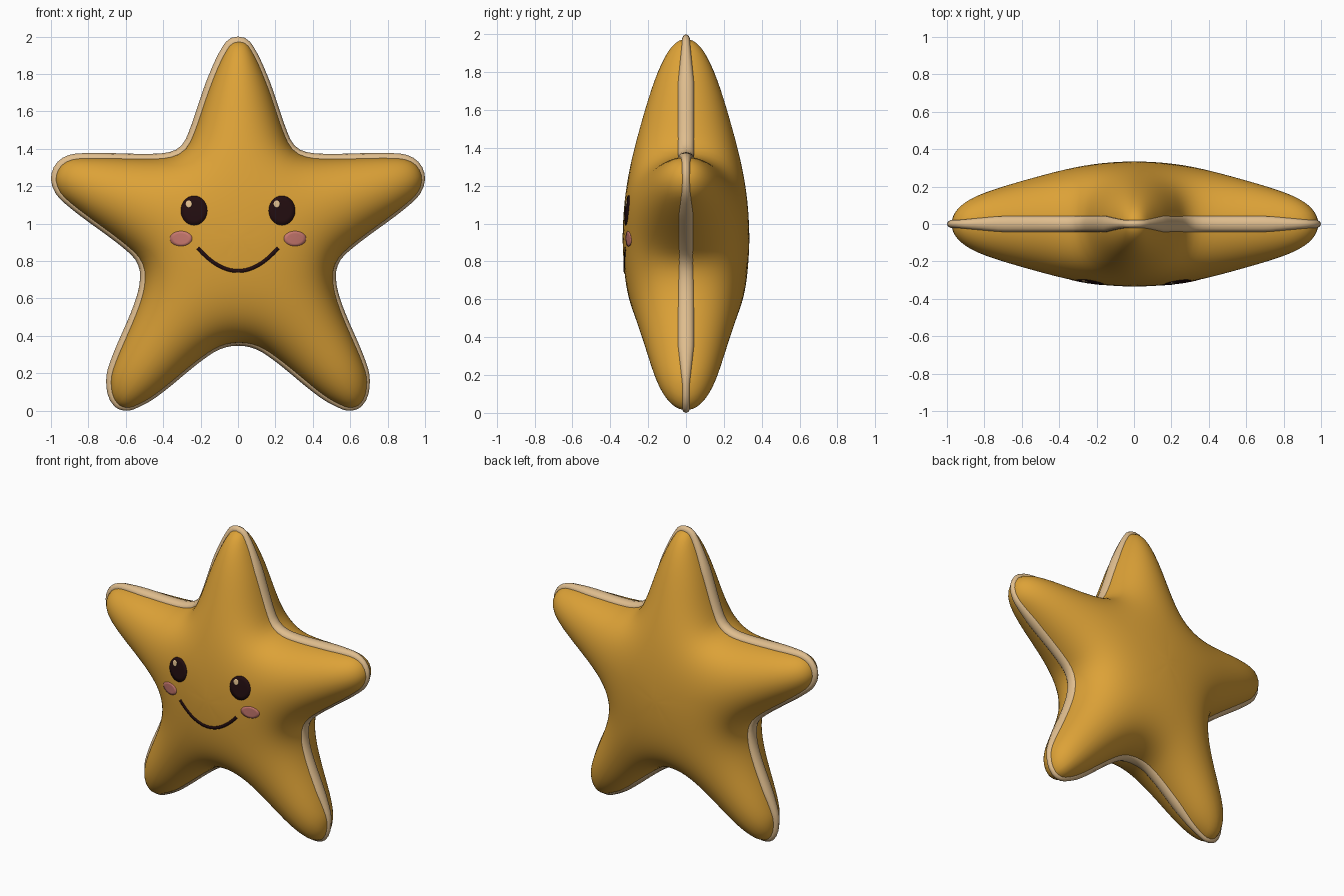
import bpy, math
from mathutils import Vector
from mathutils.bvhtree import BVHTree
from mathutils.geometry import interpolate_bezier

if "Cube" in bpy.data.objects:
    bpy.data.objects.remove(bpy.data.objects["Cube"])

def material(name, rgb):
    m = bpy.data.materials.new(name)
    m.diffuse_color = (*rgb, 1)
    m.use_nodes = True
    m.node_tree.nodes["Principled BSDF"].inputs["Base Color"].default_value = m.diffuse_color
    return m

GOLD = material("golden_fabric", (0.72, 0.36, 0.038))
CREAM = material("cream_trim", (0.74, 0.51, 0.27))
DARK = material("dark_brown", (0.016, 0.004, 0.005))
PINK = material("blush_pink", (0.58, 0.19, 0.16))

def make(name, verts, faces, mat):
    me = bpy.data.meshes.new(name)
    me.from_pydata([tuple(v) for v in verts], [], faces)
    me.materials.append(mat)
    for p in me.polygons:
        p.use_smooth = True
    ob = bpy.data.objects.new(name, me)
    bpy.context.collection.objects.link(ob)
    return ob

# Star outline: right half (x, z), mirrored and smoothed
half = [(0, 2), (.064, 1.973), (.16, 1.785), (.279, 1.453), (.332, 1.395), (.44, 1.374),
        (.869, 1.374), (.965, 1.33), (1.0, 1.235), (.95, 1.13), (.574, .836), (.525, .745),
        (.547, .595), (.697, .22), (.698, .09), (.66, .022), (.61, 0), (.56, .006),
        (.44, .07), (.129, .312), (0, .347)]
ctrl = [Vector((x, 0, z)) for x, z in half + [(-x, z) for x, z in half[-2:0:-1]]]
n = len(ctrl)
tan = [(ctrl[(i + 1) % n] - ctrl[i - 1]).normalized() for i in range(n)]
outline = []
for i in range(n):
    a, b = ctrl[i], ctrl[(i + 1) % n]
    L = (b - a).length
    k = max(2, round(L / 0.036))
    outline += interpolate_bezier(a, a + tan[i] * L / 3, b - tan[(i + 1) % n] * L / 3, b, k + 1)[:-1]
M = len(outline)
normals = []
for i in range(M):
    t = (outline[(i + 1) % M] - outline[i - 1]).normalized()
    normals.append(Vector((t.z, 0, -t.x)) * -1)
if normals[0].z < 0:
    normals = [-v for v in normals]

# Stuffed body: flat ring mesh inside the outline
C, N = Vector((0, 0, 0.92)), 24
edge = [p - q * 0.02 + Vector((0.005, 0, -0.005)) for p, q in zip(outline, normals)]
flat = [C.copy()]
for i in range(1, N + 1):
    s = math.sin(math.pi / 2 * i / N)
    flat += [C + (p - C) * s for p in edge]
def vid(i, j):
    return 1 + (i - 1) * M + j % M
faces = [(0, vid(1, j), vid(1, j + 1)) for j in range(M)]
faces += [(vid(i, j), vid(i + 1, j), vid(i + 1, j + 1), vid(i, j + 1))
          for i in range(1, N) for j in range(M)]

# Inflate it: solve a pressure membrane on an elastic bed, thickness is the root
STIFF = 4.6
tris = []
for f in faces:
    tris += [f] if len(f) == 3 else [(f[0], f[1], f[2]), (f[0], f[2], f[3])]
inner = 1 + (N - 1) * M
W = [dict() for _ in flat]
diag, load = [0.0] * len(flat), [0.0] * len(flat)
for t in tris:
    for k in range(3):
        a, b, c = t[k], t[(k + 1) % 3], t[(k + 2) % 3]
        u, v = flat[a] - flat[c], flat[b] - flat[c]
        area2 = u.cross(v).length + 1e-12
        w = 0.5 * u.dot(v) / area2
        W[a][b] = W[a].get(b, 0) + w
        W[b][a] = W[b].get(a, 0) + w
        diag[a] += w
        diag[b] += w
        load[a] += area2 / 6
diag = [d + STIFF ** 2 * l for d, l in zip(diag, load)]
rows = [[(j, w) for j, w in W[i].items() if j < inner] for i in range(inner)]
x = [0.0] * inner
r = load[:inner]
z = [r[i] / diag[i] for i in range(inner)]
p = z[:]
rz = sum(a * b for a, b in zip(r, z))
for _ in range(400):
    Ap = [diag[i] * p[i] - sum(w * p[j] for j, w in rows[i]) for i in range(inner)]
    al = rz / sum(a * b for a, b in zip(p, Ap))
    x = [a + al * b for a, b in zip(x, p)]
    r = [a - al * b for a, b in zip(r, Ap)]
    z = [r[i] / diag[i] for i in range(inner)]
    new = sum(a * b for a, b in zip(r, z))
    if new < 1e-14:
        break
    p = [a + new / rz * b for a, b in zip(z, p)]
    rz = new
top = max(x)
h = [0.335 * math.sqrt(max(v, 0) / top) for v in x] + [0.0] * M
front = [Vector((v.x, -h[i], v.z)) for i, v in enumerate(flat)]
back = [Vector((v.x, h[i], v.z)) for i, v in enumerate(flat[:inner])]
def to_back(i):
    return i + len(flat) if i < inner else i
faces_front = [tuple(reversed(f)) for f in faces]
faces_back = [tuple(to_back(i) for i in f) for f in faces]
# keep normals pointing outward
fa, fb, fc = (front[i] for i in faces_front[0])
if (fb - fa).cross(fc - fa).y > 0:
    faces_front = [f[::-1] for f in faces_front]
    faces_back = [f[::-1] for f in faces_back]
make("star_body", front + back, faces_front + faces_back, GOLD)

# Piping around the seam, thinner at the tips
K, sv, sf = 10, [], []
for q, nv in zip(outline, normals):
    far = (q - C).length
    th = 0.044 - 0.022 * min(1, max(0, (far - 0.85) / 0.2))
    for k in range(K):
        a = 2 * math.pi * k / K
        sv.append(q - nv * 0.03 + nv * 0.03 * math.cos(a) + Vector((0, th * math.sin(a), 0)))
for i in range(M):
    for k in range(K):
        k2, i2 = (k + 1) % K, (i + 1) % M
        sf.append((i * K + k, i * K + k2, i2 * K + k2, i2 * K + k))
make("seam_piping", sv, sf, CREAM)

# Face details draped on the front surface
tree = BVHTree.FromPolygons(front, faces_front)
def drape(px, pz, lift):
    hit = tree.ray_cast(Vector((px, -2, pz)), Vector((0, 1, 0)))[0]
    return Vector((px, hit.y - lift, pz))

def patch(name, cx, cz, rx, rz, mat, lift=0.003, seg=28):
    v, f = [drape(cx, cz, lift)], []
    rings = [(0.33, lift), (0.67, lift), (1, lift), (1, -0.002)]
    for s, l in rings:
        v += [drape(cx + rx * s * math.cos(2 * math.pi * j / seg),
                    cz + rz * s * math.sin(2 * math.pi * j / seg), l) for j in range(seg)]
    for j in range(seg):
        j2 = (j + 1) % seg
        f.append((0, 1 + j, 1 + j2))
        for i in range(len(rings) - 1):
            a, b = 1 + i * seg, 1 + (i + 1) * seg
            f.append((a + j, b + j, b + j2, a + j2))
    make(name, v, f, mat)

for side, s in (("left", -1), ("right", 1)):
    ex = 0.235 * s
    patch(side + "_eye", ex, 1.07, 0.071, 0.079, DARK)
    patch(side + "_eye_glint", ex - 0.028, 1.105, 0.017, 0.02, CREAM, 0.006, 14)
    patch(side + "_cheek", 0.305 * s, 0.92, 0.06, 0.04, PINK)

# Smile ribbon
v, f, S = [], [], 32
for i in range(S + 1):
    mx = -0.215 + 0.43 * i / S
    mz = 0.747 + 0.123 * (mx / 0.215) ** 2
    nv = Vector((-2 * 0.123 * mx / 0.215 ** 2, 0, 1)).normalized() * 0.0095
    for side, l in ((-1, -0.002), (-1, 0.004), (1, 0.004), (1, -0.002)):
        v.append(drape(mx + nv.x * side, mz + nv.z * side, l))
for i in range(S):
    for k in range(3):
        a = i * 4 + k
        f.append((a, a + 4, a + 5, a + 1))
make("smile", v, f, DARK)
